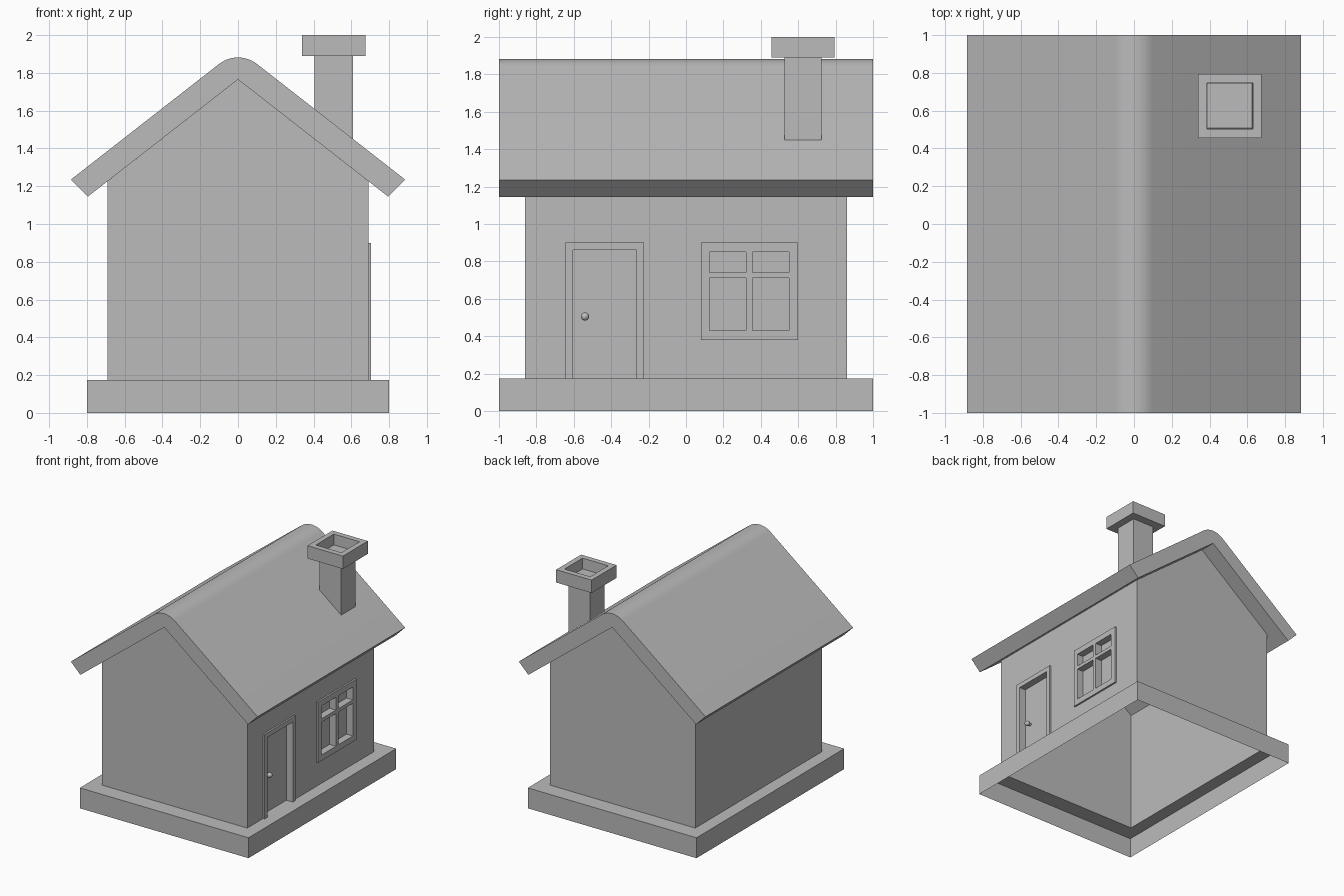
import bpy, math

if "Cube" in bpy.data.objects:
    bpy.data.objects.remove(bpy.data.objects["Cube"])

grey = bpy.data.materials.new("plain grey")
grey.diffuse_color = (0.5, 0.5, 0.5, 1)
grey.use_nodes = True
grey.node_tree.nodes["Principled BSDF"].inputs["Base Color"].default_value = grey.diffuse_color

SLOPE = 0.78             # roof pitch
PEAK, BASE_TOP = 1.765, 0.175
WX, WY = 0.69, 0.86      # half size of the walls
EAVE = PEAK - SLOPE * WX


def make(name, verts, faces, smooth=False):
    me = bpy.data.meshes.new(name)
    me.from_pydata(verts, [], faces)
    me.materials.append(grey)
    ob = bpy.data.objects.new(name, me)
    bpy.context.collection.objects.link(ob)
    if smooth:
        bpy.context.view_layer.objects.active = ob
        ob.select_set(True)
        bpy.ops.object.shade_smooth_by_angle(angle=math.radians(30))
        ob.select_set(False)
    return ob


def rings(name, loops, cap_end=False, smooth=False):
    """Skin a series of equal counter-clockwise loops."""
    n = len(loops[0])
    verts = [v for loop in loops for v in loop]
    faces = [(k * n + i, k * n + (i + 1) % n, (k + 1) * n + (i + 1) % n, (k + 1) * n + i)
             for k in range(len(loops) - 1) for i in range(n)]
    if cap_end:
        faces.append(tuple(range(len(verts) - n, len(verts))))
    return make(name, verts, faces, smooth)


def rect(hx, hy, z, cx=0, cy=0):
    zf = z if callable(z) else lambda x: z
    return [(cx + sx * hx, cy + sy * hy, zf(cx + sx * hx))
            for sx, sy in ((-1, -1), (1, -1), (1, 1), (-1, 1))]


# open-bottomed plinth around the walls
rings("plinth", [rect(0.8, 1, 0), rect(0.8, 1, BASE_TOP), rect(WX, WY, BASE_TOP)])

# front, back and left walls
v = [(s * x, y, z) for y, s in ((-WY, 1), (WY, -1))
     for x, z in ((-WX, BASE_TOP), (WX, BASE_TOP), (WX, EAVE), (0, PEAK), (-WX, EAVE))]
make("walls", v, [(0, 1, 2, 3, 4), (5, 6, 7, 8, 9), (6, 0, 4, 7)])

# right wall: stepped sheet with raised frames and recessed door and panes
FRAME, RECESS = 0.705, 0.645
panels = [(-0.645, -0.225, BASE_TOP, 0.90, FRAME),
          (-0.605, -0.265, BASE_TOP, 0.86, RECESS),
          (0.08, 0.60, 0.38, 0.90, FRAME)]
panels += [(y0, y1, z0, z1, RECESS) for y0, y1 in ((0.125, 0.32), (0.355, 0.55))
           for z0, z1 in ((0.43, 0.71), (0.74, 0.85))]
ys = sorted({-WY, WY, *(c for p in panels for c in p[:2])})
zs = sorted({BASE_TOP, EAVE, *(c for p in panels for c in p[2:4])})


def depth(i, j):
    if not (0 <= i < len(ys) - 1 and 0 <= j < len(zs) - 1):
        return WX
    y, z, d = (ys[i] + ys[i + 1]) / 2, (zs[j] + zs[j + 1]) / 2, WX
    for y0, y1, z0, z1, x in panels:
        if y0 < y < y1 and z0 < z < z1:
            d = x
    return d


verts, faces = [], []


def quad(*pts):
    faces.append(tuple(range(len(verts), len(verts) + 4)))
    verts.extend(pts)


for i in range(len(ys) - 1):
    for j in range(len(zs) - 1):
        y0, y1, z0, z1, d = ys[i], ys[i + 1], zs[j], zs[j + 1], depth(i, j)
        quad((d, y0, z0), (d, y1, z0), (d, y1, z1), (d, y0, z1))
        a, b = depth(i - 1, j), depth(i, j - 1)
        if a != d:
            quad((a, y0, z0), (d, y0, z0), (d, y0, z1), (a, y0, z1))
        if b != d:
            quad((b, y1, z0), (d, y1, z0), (d, y0, z0), (b, y0, z0))
make("door_and_window_wall", verts, faces)

# door knob: short stem and rounded ball turned about the x axis
knob = [(0.645, 0.012), (0.66, 0.012)]
knob += [(0.679 - 0.022 * math.cos(t), 0.022 * math.sin(t))
         for t in (math.radians(a) for a in range(35, 176, 20))]
rings("door_knob", [[(x, -0.54 + r * math.cos(k * math.tau / 16),
                      0.505 + r * math.sin(k * math.tau / 16)) for k in range(16)]
                    for x, r in knob], True, True)

# roof slab with a rounded ridge
pitch = math.atan(SLOPE)
R = 0.10 / math.sin(pitch)
top = 1.235 + (0.885 - 0.10) * SLOPE - R * math.cos(pitch)
arc = [(R * math.sin(a), top + R * math.cos(a))
       for a in (pitch * (1 - k / 6) for k in range(13))]
prof = [(-0.795, 1.145), (0, PEAK), (0.795, 1.145), (0.885, 1.235)] + arc + [(-0.885, 1.235)]
n = len(prof)
make("roof", [(x, y, z) for y in (-1, 1) for x, z in prof],
     [tuple(range(n)), tuple(range(2 * n - 1, n - 1, -1))] +
     [(i, n + i, n + (i + 1) % n, (i + 1) % n) for i in range(n)], True)

# chimney stack with a hollowed cap
C = (0.5075, 0.625)
rings("chimney", [rect(0.1025, 0.0985, lambda x: 1.23 + (0.885 - x) * SLOPE, *C),
                  rect(0.1025, 0.0985, 1.89, *C), rect(0.168, 0.169, 1.89, *C),
                  rect(0.168, 0.169, 2.0, *C), rect(0.122, 0.122, 2.0, *C),
                  rect(0.118, 0.118, 1.91, *C)], True)
